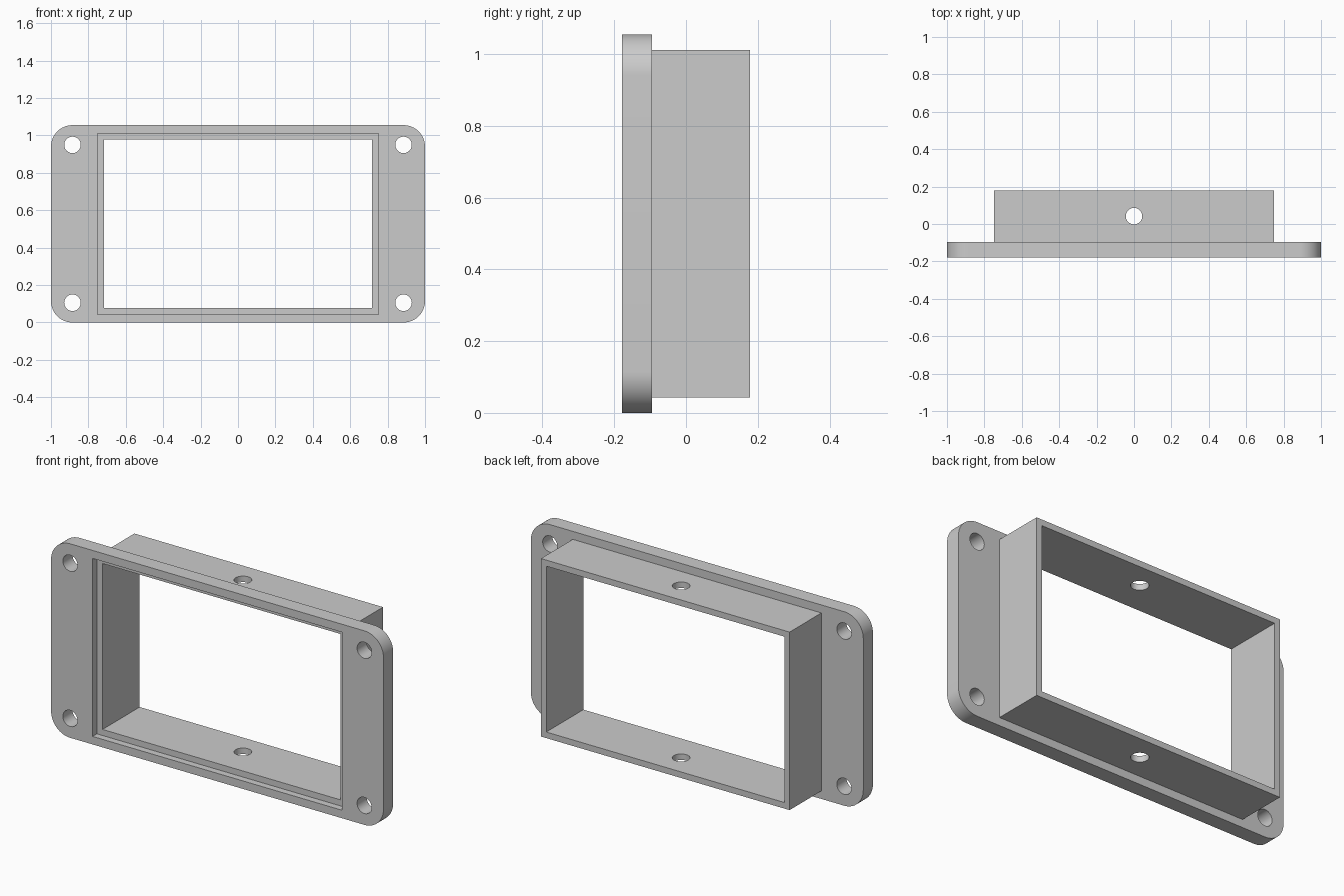
import bpy, bmesh, math
from mathutils import Matrix, Vector

cube = bpy.data.objects.get("Cube")
if cube:
    bpy.data.objects.remove(cube)

HEIGHT = 1.055
MID = HEIGHT / 2
FRONT, STEP, BACK = -0.178, -0.095, 0.178
REBATE = FRONT + 0.037
HOLE_R = 0.044

grey = bpy.data.materials.new("plain_grey")
grey.use_nodes = True
grey.diffuse_color = (0.6, 0.6, 0.6, 1)
grey.node_tree.nodes["Principled BSDF"].inputs["Base Color"].default_value = (0.6, 0.6, 0.6, 1)


def finish(name, bm):
    mesh = bpy.data.meshes.new(name)
    bm.to_mesh(mesh)
    bm.free()
    mesh.materials.append(grey)
    obj = bpy.data.objects.new(name, mesh)
    bpy.context.collection.objects.link(obj)
    return obj


def box(name, half_x, half_z, y0, y1, radius=0):
    """Box centred on the frame, with optional rounded corners along y."""
    bm = bmesh.new()
    size = Matrix.Diagonal((2 * half_x, y1 - y0, 2 * half_z, 1))
    bmesh.ops.create_cube(bm, size=1, matrix=Matrix.Translation((0, (y0 + y1) / 2, MID)) @ size)
    if radius:
        edges = [e for e in bm.edges if abs(e.verts[0].co.y - e.verts[1].co.y) > 0.01]
        bmesh.ops.bevel(bm, geom=edges, offset=radius, segments=16, profile=0.5, affect='EDGES')
    return finish(name, bm)


def drill(name, centre, axis, length):
    bm = bmesh.new()
    turn = Vector(axis).to_track_quat('Z', 'Y').to_matrix().to_4x4()
    bmesh.ops.create_cone(bm, cap_ends=True, segments=48, radius1=HOLE_R, radius2=HOLE_R,
                          depth=length, matrix=Matrix.Translation(centre) @ turn)
    return finish(name, bm)


def combine(target, other, operation):
    """Apply a boolean and discard the helper."""
    mod = target.modifiers.new(other.name, 'BOOLEAN')
    mod.object, mod.operation, mod.solver = other, operation, 'EXACT'
    bpy.context.view_layer.objects.active = target
    bpy.ops.object.modifier_apply(modifier=mod.name)
    bpy.data.objects.remove(other)


# Rounded flange joined to the rectangular sleeve behind it
frame = box("flanged_frame", 1.0, MID, FRONT, STEP, radius=0.115)
combine(frame, box("sleeve", 0.748, 0.484, STEP - 0.02, BACK), 'UNION')

# Through opening, and the shallow rebate around its front
combine(frame, box("opening", 0.716, 0.451, FRONT - 0.1, BACK + 0.1), 'DIFFERENCE')
combine(frame, box("rebate", 0.75, 0.484, FRONT - 0.1, REBATE), 'DIFFERENCE')

# Four corner screw holes
for x in (-0.885, 0.885):
    for z in (-0.422, 0.422):
        combine(frame, drill("screw_hole", (x, FRONT, MID + z), (0, 1, 0), 0.4), 'DIFFERENCE')

# Cross hole through the top and bottom walls of the sleeve
combine(frame, drill("cross_hole", (0, 0.042, MID), (0, 0, 1), 2), 'DIFFERENCE')

bpy.ops.object.select_all(action='DESELECT')
frame.select_set(True)
bpy.context.view_layer.objects.active = frame
bpy.ops.object.shade_smooth_by_angle(angle=math.radians(30))
